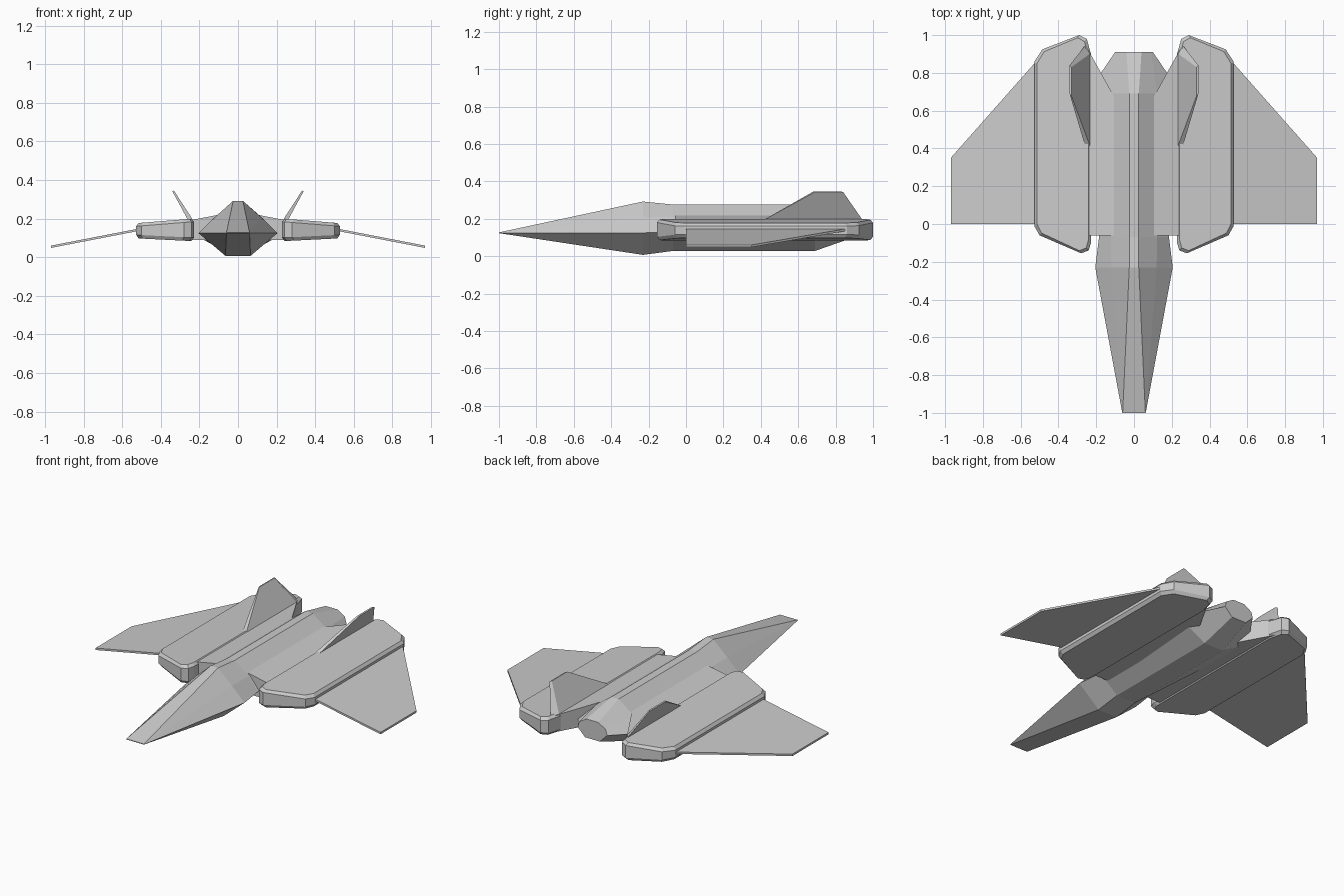
import bpy
import bmesh

cube = bpy.data.objects.get("Cube")
if cube:
    bpy.data.objects.remove(cube, do_unlink=True)

grey = bpy.data.materials.new("hull grey")
grey.use_nodes = True
grey.diffuse_color = (0.6, 0.6, 0.6, 1)
grey.node_tree.nodes["Principled BSDF"].inputs["Base Color"].default_value = (0.6, 0.6, 0.6, 1)


def loft(name, rings):
    """Join matching rings of points into a closed, flat-shaded solid."""
    bm = bmesh.new()
    loops = [[bm.verts.new(p) for p in ring] for ring in rings]
    n = len(loops[0])
    for a, b in zip(loops, loops[1:]):
        for i in range(n):
            j = (i + 1) % n
            bm.faces.new((a[i], a[j], b[j], b[i]))
    bm.faces.new(loops[0])
    bm.faces.new(loops[-1])
    bmesh.ops.recalc_face_normals(bm, faces=bm.faces)
    mesh = bpy.data.meshes.new(name)
    bm.to_mesh(mesh)
    bm.free()
    mesh.materials.append(grey)
    obj = bpy.data.objects.new(name, mesh)
    bpy.context.collection.objects.link(obj)


def pair(name, rings):
    """Build a part on the left side and its mirror on the right."""
    for side, s in (("left", 1), ("right", -1)):
        loft(f"{side}_{name}", [[(s * x, y, z) for x, y, z in r] for r in rings])


# Fuselage: half sections of (x, z) for spine, shoulder, side and keel
sections = {
    -1.0: [(0.06, 0.127), (0.061, 0.126), (0.062, 0.125), (0.06, 0.123)],
    -0.23: [(0.025, 0.292), (0.12, 0.207), (0.205, 0.125), (0.065, 0.007)],
    -0.07: [(0.025, 0.276), (0.122, 0.207), (0.185, 0.127), (0.065, 0.028)],
    0.69: [(0.025, 0.276), (0.122, 0.207), (0.25, 0.13), (0.065, 0.028)],
    0.91: [(0.04, 0.22), (0.09, 0.19), (0.1, 0.155), (0.05, 0.105)],
}
loft("fuselage", [
    [(x, y, z) for x, z in half] + [(-x, y, z) for x, z in reversed(half)]
    for y, half in sections.items()
])


# Nacelles: a plan outline stacked in layers with chamfered rims
def nacelle_top(x):
    return 0.2 - 0.08 * (x - 0.23)


def nacelle_bottom(x):
    return 0.083 + 0.05 * (x - 0.23)


plan = [(0.228, -0.1), (0.24, -0.14), (0.28, -0.155), (0.5, -0.06), (0.528, -0.01),
        (0.528, 0.86), (0.485, 0.925), (0.29, 1.0), (0.25, 0.98), (0.228, 0.9)]


def layer(inset, height, offset):
    ring = []
    for x, y in plan:
        px = 0.38 + (x - 0.38) * (1 - inset / 0.15)
        py = 0.42 + (y - 0.42) * (1 - inset / 0.575)
        ring.append((px, py, height(px) + offset))
    return ring


pair("nacelle", [
    layer(0.014, nacelle_bottom, 0),
    layer(0, nacelle_bottom, 0.018),
    layer(0, nacelle_top, -0.016),
    layer(0.014, nacelle_top, 0),
])

# Centre decks between fuselage and nacelles
deck = [(0.1, -0.06), (0.245, -0.06), (0.245, 0.927), (0.1, 0.665)]
pair("deck", [
    [(x, y, 0.09) for x, y in deck],
    [(x, y, 0.215 - 0.19 * (x - 0.125)) for x, y in deck],
])

# Drooped wings
pair("wing", [
    [(0.51, 0, 0.137), (0.51, 0.87, 0.137), (0.51, 0.87, 0.149), (0.51, 0, 0.149)],
    [(0.97, 0, 0.048), (0.97, 0.35, 0.048), (0.97, 0.35, 0.06), (0.97, 0, 0.06)],
])

# Canted tail fins
pair("tail_fin", [
    [(0.228, 0.4, 0.185), (0.228, 0.905, 0.185), (0.255, 0.95, 0.185), (0.255, 0.4, 0.185)],
    [(0.332, 0.68, 0.345), (0.332, 0.83, 0.345), (0.341, 0.84, 0.343), (0.341, 0.69, 0.343)],
])
